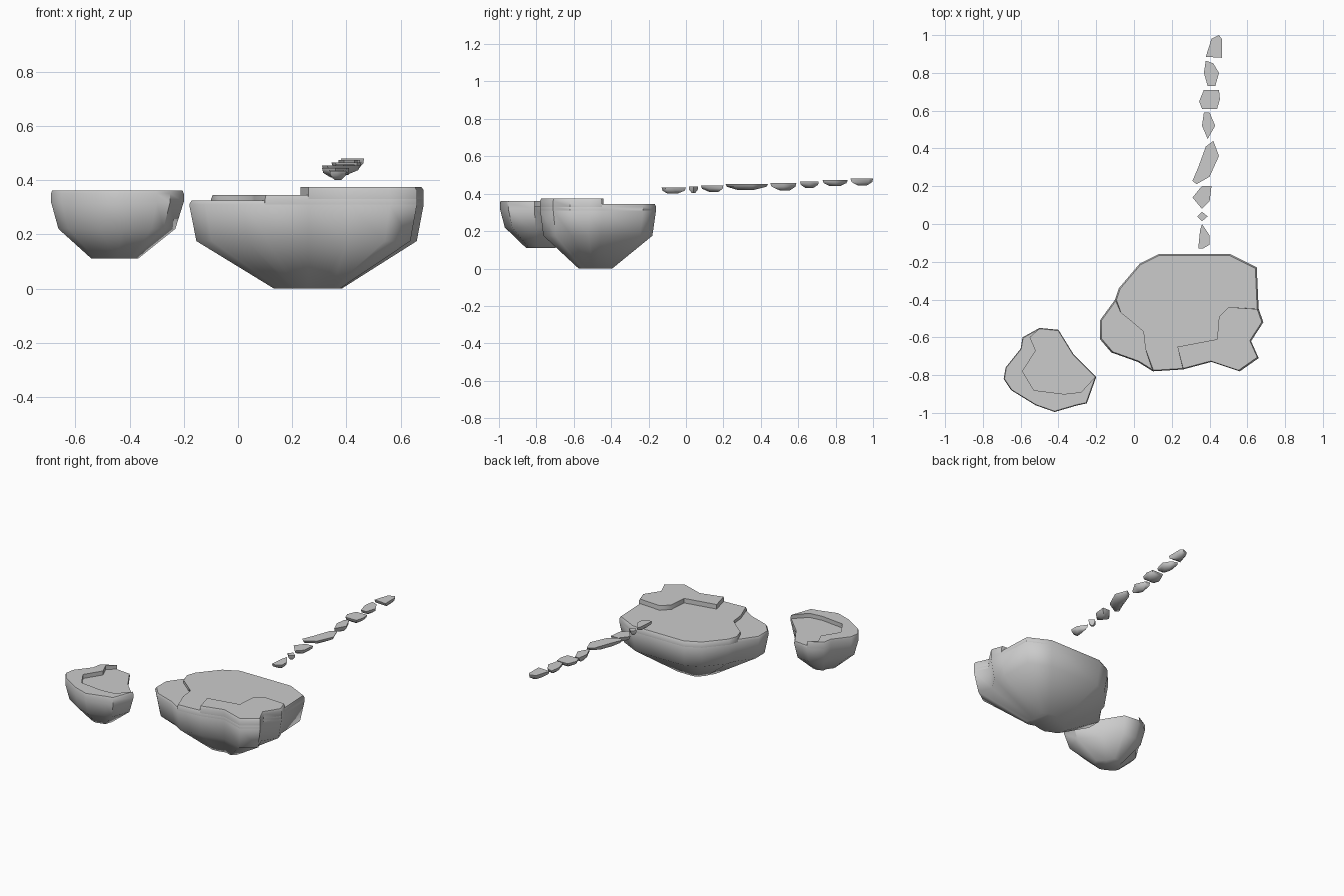
import bpy, bmesh, math

cube = bpy.data.objects.get("Cube")
if cube:
    bpy.data.objects.remove(cube)

# One plain stone colour
stone = bpy.data.materials.new("grey stone")
stone.use_nodes = True
colour = (0.6, 0.6, 0.6, 1)
stone.diffuse_color = colour
stone.node_tree.nodes["Principled BSDF"].inputs["Base Color"].default_value = colour


def loft(name, outline, centre, levels, fixed=()):
    """Stack rings of an outline (hundredths), each scaled about the centre.
    Points in `fixed` close the outline without being scaled."""
    bm = bmesh.new()
    cx, cy = centre
    rings = []
    for z, scale in levels:
        points = [(cx + (x - cx) * scale, cy + (y - cy) * scale) for x, y in outline]
        points += list(fixed)
        rings.append([bm.verts.new((x / 100, y / 100, z)) for x, y in points])
    for low, high in zip(rings, rings[1:]):
        for i in range(len(low)):
            j = (i + 1) % len(low)
            bm.faces.new((low[i], low[j], high[j], high[i]))
    bm.faces.new(rings[0])
    bm.faces.new(rings[-1])
    bmesh.ops.recalc_face_normals(bm, faces=bm.faces)
    mesh = bpy.data.meshes.new(name)
    bm.to_mesh(mesh)
    bm.free()
    mesh.materials.append(stone)
    obj = bpy.data.objects.new(name, mesh)
    bpy.context.collection.objects.link(obj)
    bpy.ops.object.select_all(action="DESELECT")
    obj.select_set(True)
    bpy.context.view_layer.objects.active = obj
    bpy.ops.object.shade_smooth_by_angle(angle=math.radians(55))
    return obj


# Large island: tapered rock, main plateau, raised corner slab
large = [(-10, -40), (-8, -34), (3, -21), (13, -16), (51, -16), (65, -23),
         (66, -45), (68.5, -52), (62, -62), (66, -71), (56, -78), (41, -73),
         (26, -77), (10, -78), (2, -73), (-12, -68), (-18, -61), (-18, -51)]
large_centre = (26, -49)
loft("large_island_rock", large, large_centre,
     [(0, 0.29), (0.175, 0.94), (0.31, 1), (0.325, 0.98)])
loft("large_island_plateau", large[:14], large_centre,
     [(0.31, 1), (0.33, 1), (0.345, 0.98)],
     fixed=[(6, -66), (5, -57), (-2, -51), (-7, -47)])
loft("large_island_slab", large[6:13], large_centre,
     [(0.33, 1), (0.362, 1), (0.375, 0.98)],
     fixed=[(23, -65), (44, -61), (45, -49), (50, -44)])

# Small island: tapered rock with a raised crescent lip
small = [(-20, -81), (-25, -95), (-30, -96), (-42, -99.5), (-52, -96),
         (-65, -88), (-69, -82), (-68, -76), (-60, -66), (-59, -60),
         (-50, -55), (-40, -56), (-32, -69)]
small_centre = (-46, -78)
loft("small_island_rock", small, small_centre,
     [(0.11, 0.35), (0.22, 0.88), (0.32, 1), (0.335, 0.98)])
loft("small_island_lip", small[:11], small_centre,
     [(0.32, 1), (0.35, 1), (0.362, 0.98)],
     fixed=[(-55, -60), (-52, -67), (-59, -78), (-53, -88), (-37, -90), (-28, -89)])

# Rising path of stepping stones: top height, depth, outline
stones = [
    (0.433, 0.033, [(36, 0), (40, -6), (40, -11), (36.5, -13), (34, -13), (35, -3)]),
    (0.438, 0.033, [(36, 6.5), (39, 4), (36, 1.5), (33.5, 4)]),
    (0.444, 0.035, [(35, 19), (36, 20), (41, 20), (40, 12), (36, 8), (31, 14)]),
    (0.453, 0.032, [(42, 44), (45, 36), (40, 25), (33, 21), (31, 23), (34, 30), (38, 41)]),
    (0.458, 0.040, [(37, 59), (40, 59), (43, 52), (39, 45), (36, 52)]),
    (0.465, 0.035, [(37, 71), (45, 71), (45.5, 66), (44, 61), (36, 61), (34.5, 65)]),
    (0.474, 0.034, [(38, 86.5), (42, 85), (45, 80), (43, 73), (39, 73), (37, 80)]),
    (0.480, 0.036, [(45, 100), (46.5, 98), (46.5, 88), (38, 88.5), (41, 98)]),
]
for number, (top, depth, outline) in enumerate(stones, 1):
    centre = [sum(axis) / len(outline) for axis in zip(*outline)]
    loft(f"stepping_stone_{number}", outline, centre,
         [(top - depth, 0.4), (top - depth * 0.5, 0.92), (top, 1)])
